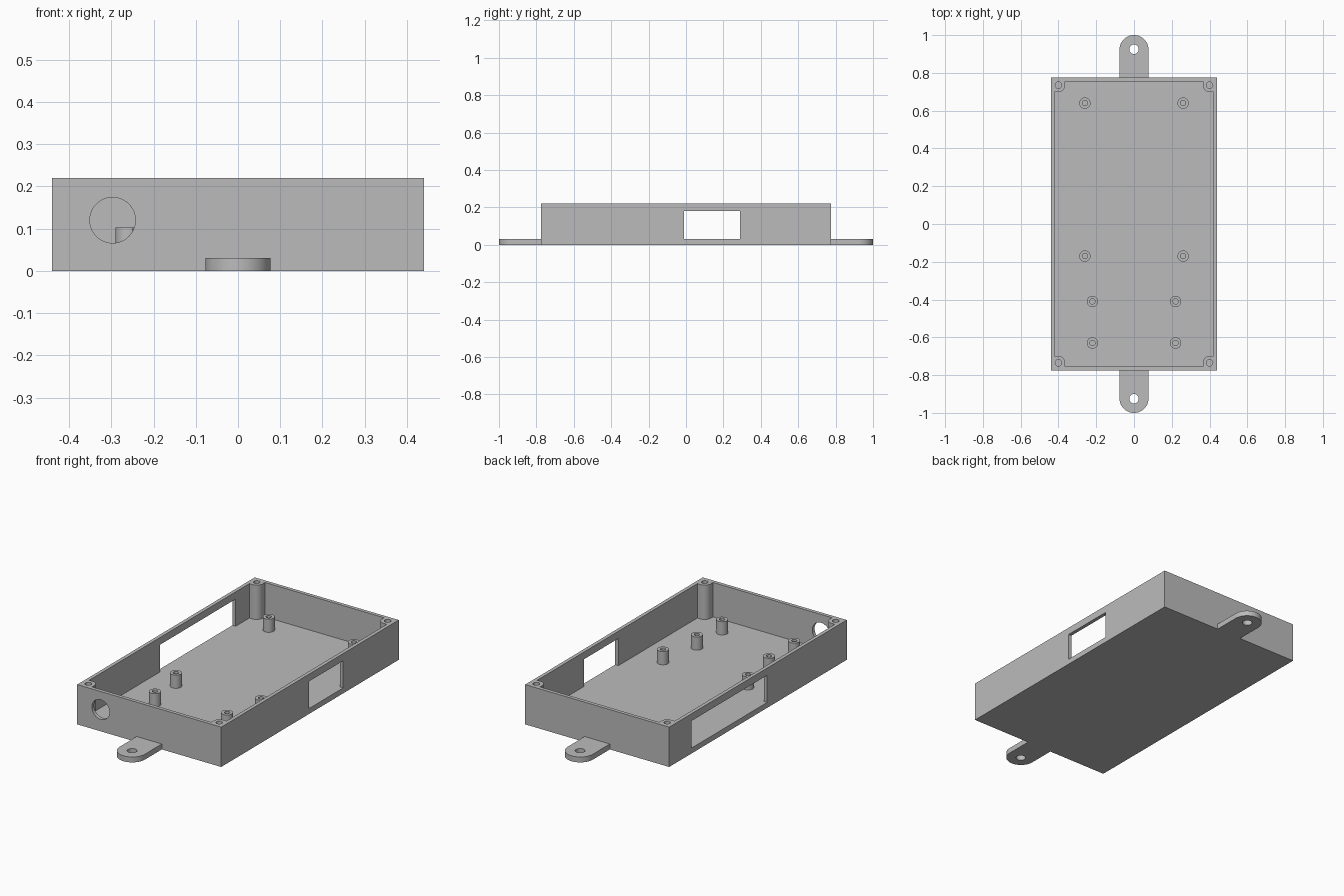
import bpy, bmesh, math
from mathutils import Matrix

if "Cube" in bpy.data.objects:
    bpy.data.objects.remove(bpy.data.objects["Cube"])

W, L, H = 0.44, 0.775, 0.22      # half width, half length, height
T, FLOOR = 0.02, 0.03            # wall and floor thickness

grey = bpy.data.materials.new("grey plastic")
grey.diffuse_color = (0.5, 0.5, 0.5, 1)
grey.use_nodes = True
grey.node_tree.nodes["Principled BSDF"].inputs["Base Color"].default_value = grey.diffuse_color


def arc(cx, cy, r, a0, a1, n):
    return [(cx + r * math.cos(math.radians(a0 + (a1 - a0) * i / n)),
             cy + r * math.sin(math.radians(a0 + (a1 - a0) * i / n))) for i in range(n + 1)]


def circle(cx, cy, r, n=40):
    return arc(cx, cy, r, 0, 360, n)[:-1]


def rect(x0, y0, x1, y1):
    return [(x0, y0), (x1, y0), (x1, y1), (x0, y1)]


def prism(name, loops, depth, place):
    """Extrude an outline (with optional holes); place maps (u, v, w) to x, y, z."""
    bm = bmesh.new()
    edges = []
    for loop in loops:
        vs = [bm.verts.new((u, v, 0)) for u, v in loop]
        edges += [bm.edges.new((vs[i - 1], vs[i])) for i in range(len(vs))]
    bmesh.ops.triangle_fill(bm, edges=edges, use_beauty=True)
    ext = bmesh.ops.extrude_face_region(bm, geom=bm.faces[:], use_keep_orig=True)
    top = [e for e in ext["geom"] if isinstance(e, bmesh.types.BMVert)]
    bmesh.ops.translate(bm, verts=top, vec=(0, 0, depth))
    for v in bm.verts:
        v.co = place(*v.co)
    bmesh.ops.recalc_face_normals(bm, faces=bm.faces[:])
    mesh = bpy.data.meshes.new(name)
    bm.to_mesh(mesh)
    bm.free()
    mesh.materials.append(grey)
    ob = bpy.data.objects.new(name, mesh)
    bpy.context.collection.objects.link(ob)
    bpy.ops.object.select_all(action='DESELECT')
    ob.select_set(True)
    bpy.context.view_layer.objects.active = ob
    bpy.ops.object.shade_smooth_by_angle(angle=math.radians(30))
    return ob


# Floor
prism("floor", [rect(-W, -L, W, L)], FLOOR, lambda u, v, w: (u, v, w))

# End walls, the front one with a round cable hole
end = rect(-W, FLOOR, W, H)
prism("front_wall", [end, circle(-0.297, 0.12, 0.054, 48)], T, lambda u, v, w: (u, w - L, v))
prism("back_wall", [end], T, lambda u, v, w: (u, L - w, v))


# Side walls, each with a window reaching down to the floor
def side(y0, y1, top=0.18):
    e = L - T
    return [(-e, FLOOR), (y0, FLOOR), (y0, top), (y1, top), (y1, FLOOR), (e, FLOOR), (e, H), (-e, H)]


prism("right_wall", [side(-0.01, 0.29)], T, lambda u, v, w: (W - w, u, v))
prism("left_wall", [side(-0.08, 0.58)], T, lambda u, v, w: (w - W, u, v))

# Corner screw pillars: rounded inwards, square against the walls
R, D = 0.036, 0.02
pillar = [(D, -R), (D, D), (-R, D)] + arc(0, 0, R, 180, 270, 12)
for sx in (-1, 1):
    for sy in (-1, 1):
        prism("corner_pillar", [pillar, circle(0, 0, 0.017, 32)], H - FLOOR,
              lambda u, v, w: (sx * (W - T - D + u), sy * (L - T - D + v), FLOOR + w))

# Board standoffs
for x, y in ((0.26, 0.64), (0.26, -0.17), (0.22, -0.41), (0.22, -0.63)):
    for sx in (-1, 1):
        prism("standoff", [circle(0, 0, 0.03, 32), circle(0, 0, 0.014, 24)], 0.103 - FLOOR,
              lambda u, v, w: (sx * x + u, y + v, FLOOR + w))

# Mounting lugs at both ends
lug = [(-0.077, L), (0.077, L)] + arc(0, 0.923, 0.077, 0, 180, 32)
for s in (-1, 1):
    prism("mounting_lug", [lug, circle(0, 0.925, 0.025, 32)], FLOOR, lambda u, v, w: (u, s * v, w))
